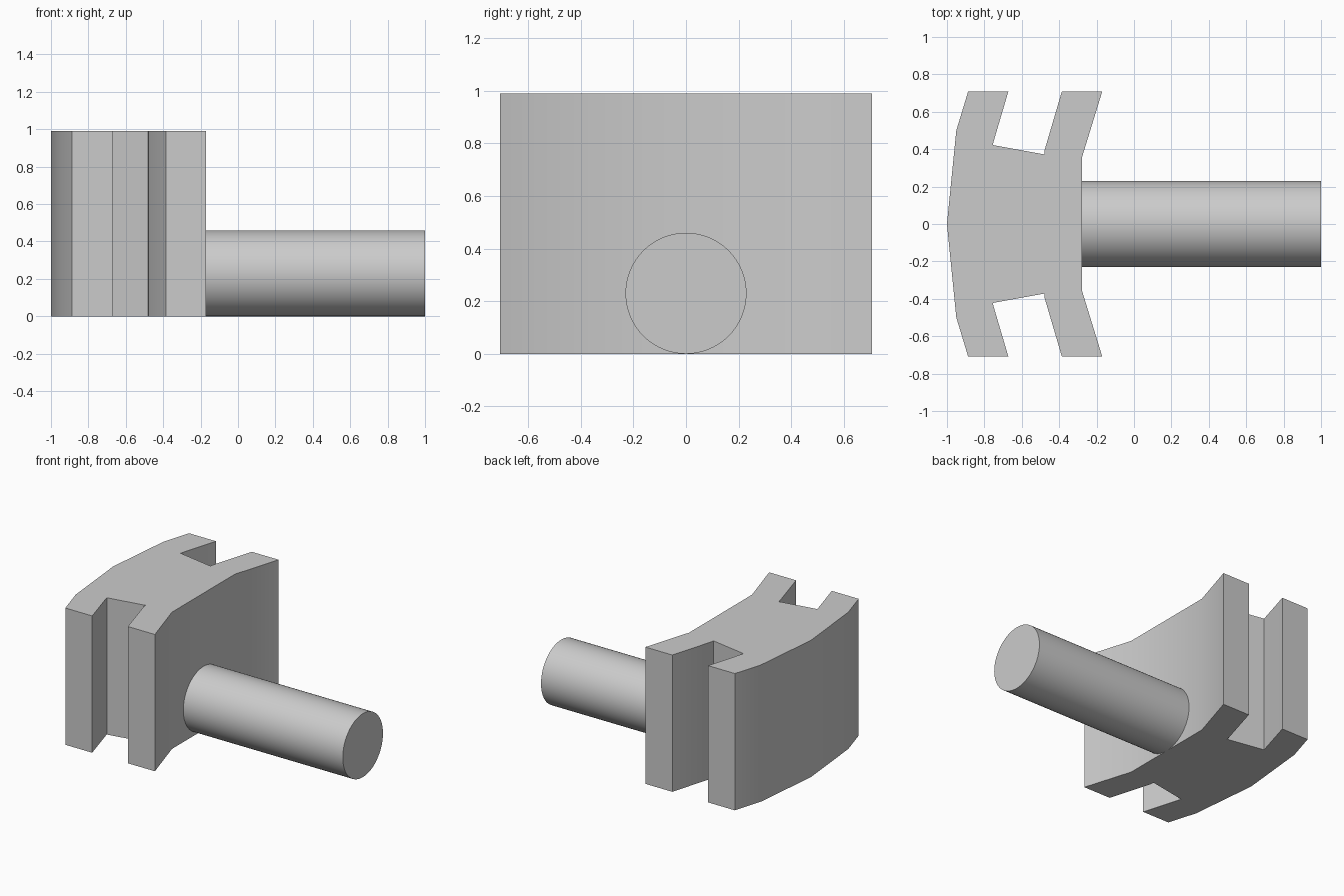
import bpy, bmesh, math
from mathutils import Matrix

if "Cube" in bpy.data.objects:
    bpy.data.objects.remove(bpy.data.objects["Cube"])

grey = bpy.data.materials.new("plain grey")
grey.diffuse_color = (0.6, 0.6, 0.6, 1)
grey.use_nodes = True
grey.node_tree.nodes["Principled BSDF"].inputs["Base Color"].default_value = grey.diffuse_color


def finish(name, bm):
    bmesh.ops.recalc_face_normals(bm, faces=bm.faces)
    mesh = bpy.data.meshes.new(name)
    bm.to_mesh(mesh)
    bm.free()
    mesh.materials.append(grey)
    obj = bpy.data.objects.new(name, mesh)
    bpy.context.collection.objects.link(obj)
    bpy.ops.object.select_all(action='DESELECT')
    obj.select_set(True)
    bpy.context.view_layer.objects.active = obj
    bpy.ops.object.shade_smooth_by_angle(angle=math.radians(30))
    return obj


# Slotted block: half outline mirrored across y, then extruded upward
half = [(-1.0, 0.0), (-0.95, 0.5), (-0.887, 0.708), (-0.672, 0.708),
        (-0.748, 0.45), (-0.755, 0.422), (-0.48, 0.372), (-0.478, 0.395),
        (-0.386, 0.708), (-0.17, 0.708), (-0.277, 0.36)]
outline = half + [(x, -y) for x, y in reversed(half[1:])]
bm = bmesh.new()
base = bm.faces.new([bm.verts.new((x, y, 0)) for x, y in outline])
top = bmesh.ops.extrude_face_region(bm, geom=[base], use_keep_orig=True)
bmesh.ops.translate(bm, vec=(0, 0, 0.99),
                    verts=[g for g in top["geom"] if isinstance(g, bmesh.types.BMVert)])
finish("slotted_block", bm)

# Round shaft along x, resting on the ground
x0, x1, radius = -0.277, 1.0, 0.23
bm = bmesh.new()
bmesh.ops.create_cone(bm, cap_ends=True, segments=64, radius1=radius, radius2=radius,
                      depth=x1 - x0,
                      matrix=Matrix.Translation(((x0 + x1) / 2, 0, radius))
                      @ Matrix.Rotation(math.pi / 2, 4, 'Y'))
finish("shaft", bm)
